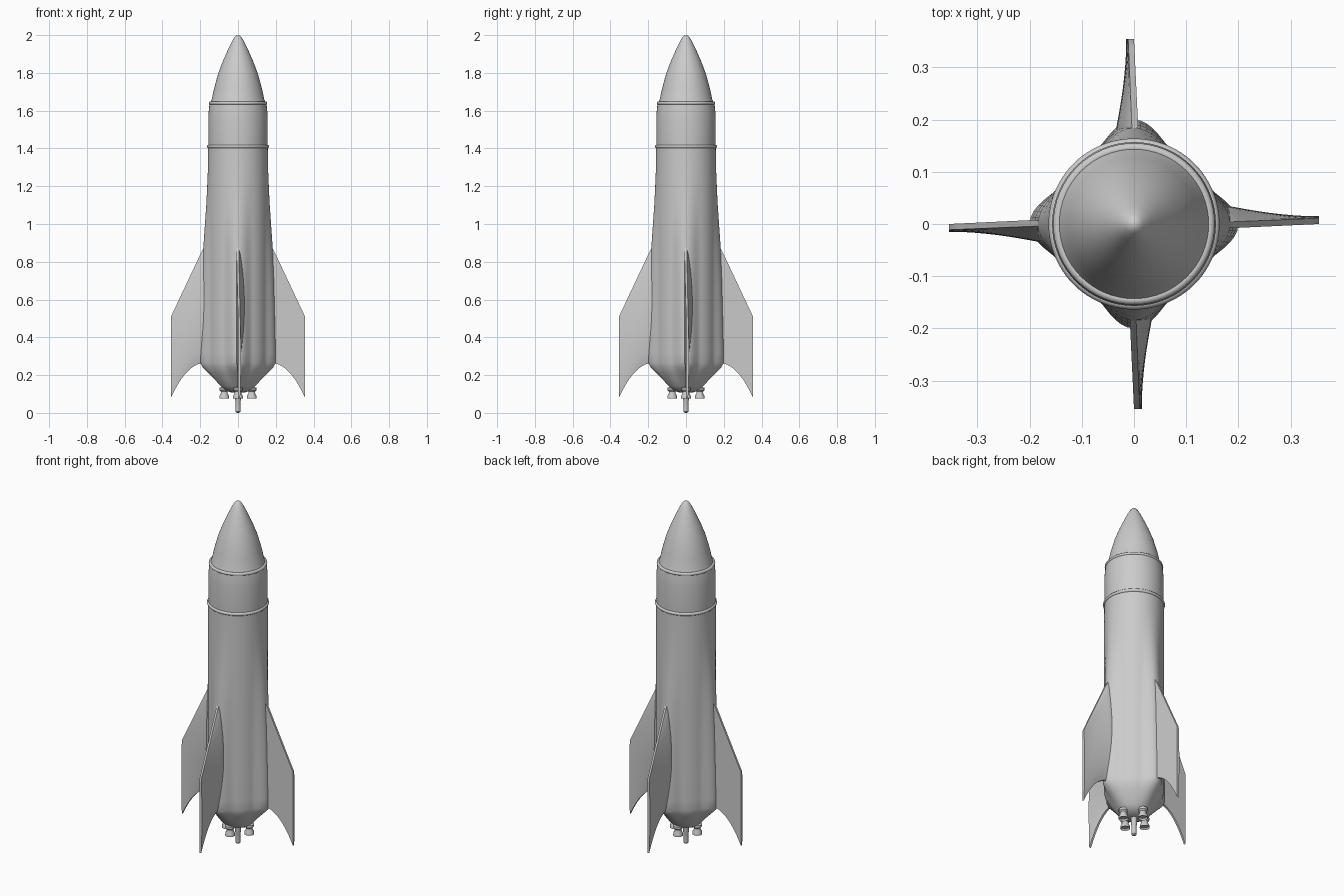
import bpy, bmesh, math
from mathutils import Matrix

cube = bpy.data.objects.get("Cube")
if cube:
    bpy.data.objects.remove(cube)

grey = bpy.data.materials.new("hull grey")
grey.use_nodes = True
COLOUR = (0.6, 0.6, 0.6, 1)
grey.diffuse_color = COLOUR
grey.node_tree.nodes["Principled BSDF"].inputs["Base Color"].default_value = COLOUR


def finish(name, bm, angle=35):
    bmesh.ops.remove_doubles(bm, verts=bm.verts, dist=0.00001)
    bmesh.ops.recalc_face_normals(bm, faces=bm.faces)
    mesh = bpy.data.meshes.new(name)
    bm.to_mesh(mesh)
    bm.free()
    mesh.materials.append(grey)
    obj = bpy.data.objects.new(name, mesh)
    bpy.context.collection.objects.link(obj)
    bpy.ops.object.select_all(action='DESELECT')
    obj.select_set(True)
    bpy.context.view_layer.objects.active = obj
    bpy.ops.object.shade_smooth_by_angle(angle=math.radians(angle))
    return obj


def lathe(name, profile, steps=64, angle=35, centre=(0, 0)):
    """Spin (radius, z, ridge) points; ridge swells the wall toward the four fins."""
    bm = bmesh.new()
    rings = []
    for r, z, *ridge in profile:
        ring = []
        for i in range(steps):
            a = math.tau * i / steps
            off = abs((a + math.pi / 4) % (math.pi / 2) - math.pi / 4)
            swell = math.cos(min(off / 0.5, 1) * math.pi / 2) ** 2
            rad = r + (ridge[0] if ridge else 0) * swell
            ring.append(bm.verts.new((centre[0] + rad * math.cos(a),
                                      centre[1] + rad * math.sin(a), z)))
        rings.append(ring)
    for low, high in zip(rings, rings[1:]):
        for i in range(steps):
            j = (i + 1) % steps
            bm.faces.new((low[i], low[j], high[j], high[i]))
    return finish(name, bm, angle)


# Main hull with four ridges that swell toward the fins
lathe("hull", [(0, .105), (.045, .11), (.075, .125), (.092, .142), (.112, .17, .005),
               (.138, .21, .018), (.153, .24, .033), (.159, .265, .041), (.16, .32, .04),
               (.16, .5, .036), (.16, .7, .031), (.16, .87, .024), (.16, 1.0, .015),
               (.159, 1.1, .009), (.159, 1.2, .004), (.158, 1.3, .001), (.158, 1.41)],
      steps=96)

# Collar section and nose cone
lathe("collar_section", [(.156, 1.405), (.157, 1.45), (.157, 1.57), (.154, 1.61), (.15, 1.64)])
lathe("nose_cone", [(.148, 1.635), (.139, 1.66), (.126, 1.72), (.104, 1.8), (.077, 1.87),
                    (.05, 1.93), (.033, 1.965), (.018, 1.99), (.009, 1.998), (0, 2)])


# Raised seam rings
def seam(name, radius, z, half):
    tube = [(radius + half * math.cos(math.tau * k / 12), z + half * math.sin(math.tau * k / 12))
            for k in range(13)]
    lathe(name, tube, angle=60)


seam("upper_seam_ring", .146, 1.64, .009)
seam("lower_seam_ring", .154, 1.41, .010)


# Swept fins: flat on one face, bulged near the root on the other
def fin(name, turn):
    bm = bmesh.new()
    spans, chords = 12, 20
    sides = ([], [])
    for i in range(spans + 1):
        u = i / spans
        x = .15 + .205 * u
        t = max(0, (x - .185) / .17)
        top = .87 - .36 * t
        drop = max(0, (x - .2) / .155)
        low = .262 - .05 * drop - .132 * drop ** 2.2
        for s, rows in enumerate(sides):
            row = []
            for j in range(chords + 1):
                v = j / chords
                bulge = math.sin(math.pi * v) ** .7
                if s:
                    y = .004 + .012 * t * 0.6 + .026 * bulge * (1 - t) ** 1.6 + .004 * bulge
                else:
                    y = -.008 + .008 * t
                row.append(bm.verts.new((x, y, low + (top - low) * v)))
            rows.append(row)
    for rows in sides:
        for a, b in zip(rows, rows[1:]):
            for j in range(chords):
                bm.faces.new((a[j], b[j], b[j + 1], a[j + 1]))
    # Close the leading, trailing, tip and root edges
    flat, round_side = sides
    for i in range(spans):
        for j in (0, chords):
            bm.faces.new((flat[i][j], flat[i + 1][j], round_side[i + 1][j], round_side[i][j]))
    for j in range(chords):
        for i in (0, spans):
            bm.faces.new((flat[i][j], flat[i][j + 1], round_side[i][j + 1], round_side[i][j]))
    bmesh.ops.transform(bm, matrix=Matrix.Rotation(turn, 4, 'Z'), verts=bm.verts)
    finish(name, bm)


# Four fins, each with a flared nozzle in line with it
for k, side in enumerate(("left", "back", "right", "front")):
    turn = k * math.pi / 2
    fin(side + "_fin", turn)
    lathe(side + "_nozzle", [(0, .085), (.02, .085), (.026, .075), (.025, .09), (.018, .102),
                             (.018, .112), (.025, .12), (.025, .133), (0, .14)],
          steps=24, centre=(.073 * math.cos(turn), .073 * math.sin(turn)))

# Central exhaust pipe
lathe("centre_pipe", [(0, 0), (.008, .001), (.013, .007), (.013, .06), (.016, .07),
                      (.016, .13), (0, .13)], steps=24)
